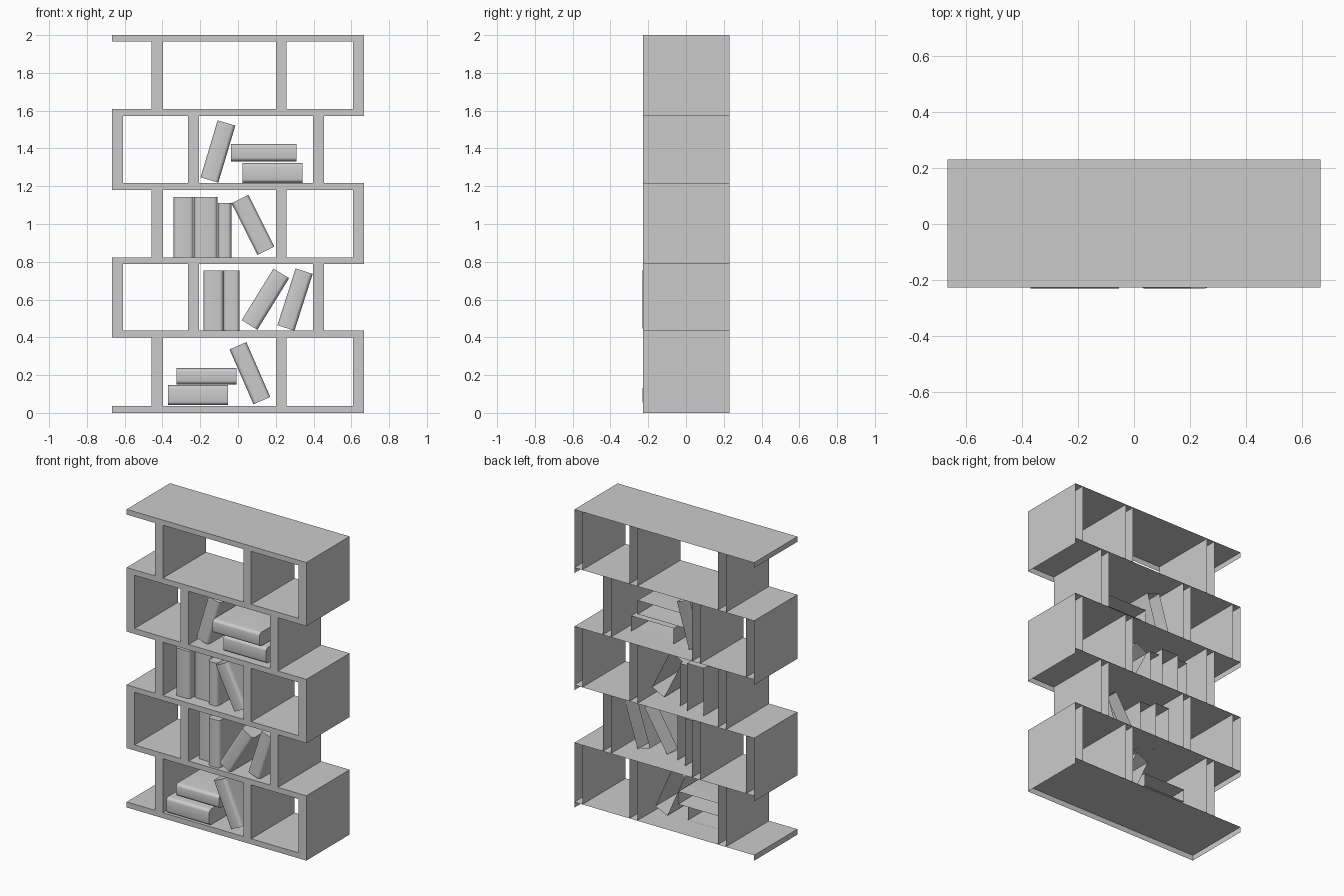
import bpy, bmesh
from math import radians, sin, cos, pi

if "Cube" in bpy.data.objects:
    bpy.data.objects.remove(bpy.data.objects["Cube"])

FRONT, BACK = -0.228, 0.231
HALF = 0.667


def finish(name, bm):
    # consistent normals: the front-most faces look towards -y
    bmesh.ops.recalc_face_normals(bm, faces=bm.faces)
    front = min(bm.faces, key=lambda f: f.calc_center_median().y)
    if front.normal.y > 0:
        bmesh.ops.reverse_faces(bm, faces=bm.faces)
    mesh = bpy.data.meshes.new(name)
    bm.to_mesh(mesh)
    bm.free()
    obj = bpy.data.objects.new(name, mesh)
    bpy.context.collection.objects.link(obj)
    return obj


# Board: thin-walled shell with a front and chosen sides, open at the back
def board(name, x0, x1, z0, z1, top=False, lip=None):
    bm = bmesh.new()

    def quad(*pts):
        bm.faces.new([bm.verts.new(p) for p in pts])
    drop = z1 if lip is None else lip
    quad((x0, FRONT, z0), (x1, FRONT, z0), (x1, FRONT, drop), (x0, FRONT, drop))
    for x in (x0, x1):
        quad((x, FRONT, z0), (x, BACK, z0), (x, BACK, z1), (x, FRONT, z1))
    if top:
        quad((x0, FRONT, z1), (x1, FRONT, z1), (x1, BACK, z1), (x0, BACK, z1))
    bmesh.ops.remove_doubles(bm, verts=bm.verts, dist=1e-5)
    finish(name, bm)


# Shelves have a top sheet, front edge and end strips; the underside is open
shelves = [(0, .037), (.398, .435), (.788, .823), (1.18, 1.216), (1.573, 1.61), (1.965, 2.0)]
for i, (z0, z1) in enumerate(shelves):
    board(f"shelf_{i + 1}", -HALF, HALF, z0, z1, top=True)

# Uprights alternate sides row by row; their sides reach the sheet above
odd_rows = [(-.457, -.398), (.2, .258), (.608, HALF)]
even_rows = [(-x1, -x0) for x0, x1 in odd_rows]
even_rows = [(-HALF, -.608), (-.266, -.206), (.396, .456)]
for r in range(5):
    for n, (x0, x1) in enumerate(even_rows if r % 2 else odd_rows):
        board(f"upright_{r + 1}_{n + 1}", x0, x1, shelves[r][1], shelves[r + 1][1], lip=shelves[r + 1][0])


# Book: rounded spine profile run along its length, closed ends, open at the back
def book(name, x, z, thick, length, lean, front, depth=0.285, steps=4):
    rx, ry, h = 0.018, 0.026, thick / 2
    arc = [pi / 2 * i / steps for i in range(steps + 1)]
    half = [(h - rx + rx * cos(a), ry - ry * sin(a)) for a in arc]
    prof = [(h, depth)] + half + [(-px, py) for px, py in reversed(half)] + [(-h, depth)]
    bm = bmesh.new()
    low, top = [[bm.verts.new((px, py, s * length / 2)) for px, py in prof] for s in (-1, 1)]
    for i in range(len(prof) - 1):
        bm.faces.new((low[i], low[i + 1], top[i + 1], top[i]))
    bm.faces.new(low)
    bm.faces.new(top)
    obj = finish(name, bm)
    obj.location = (x, front, z)
    obj.rotation_euler.y = radians(lean)
    bpy.ops.object.select_all(action='DESELECT')
    obj.select_set(True)
    bpy.context.view_layer.objects.active = obj
    bpy.ops.object.shade_smooth_by_angle(angle=radians(40))


# Bottom row
book("row1_lying_lower", -.212, .094, .106, .318, 90, -.230)
book("row1_lying_upper", -.167, .194, .085, .317, 90, -.19)
book("row1_leaning", .063, .21, .097, .317, -23.6, -.205)
# Second row
book("row2_standing_a", -.13, .594, .106, .32, 0, -.165)
book("row2_standing_b", -.034, .594, .086, .32, 0, -.21)
book("row2_leaning_a", .145, .602, .097, .321, 31.6, -.230)
book("row2_leaning_b", .302, .60, .095, .316, 17.8, -.2)
# Third row
book("row3_standing_a", -.288, .983, .106, .32, 0, -.18)
book("row3_standing_b", -.171, .983, .124, .32, 0, -.14)
book("row3_standing_c", -.071, .967, .072, .288, 0, -.17)
book("row3_leaning", .079, .995, .1, .307, -26.6, -.2)
# Fourth row
book("row4_leaning", -.106, 1.384, .098, .315, 16.6, -.17)
book("row4_lying_lower", .183, 1.270, .105, .317, 90, -.19)
book("row4_lying_upper", .136, 1.378, .092, .348, 90, -.215)
